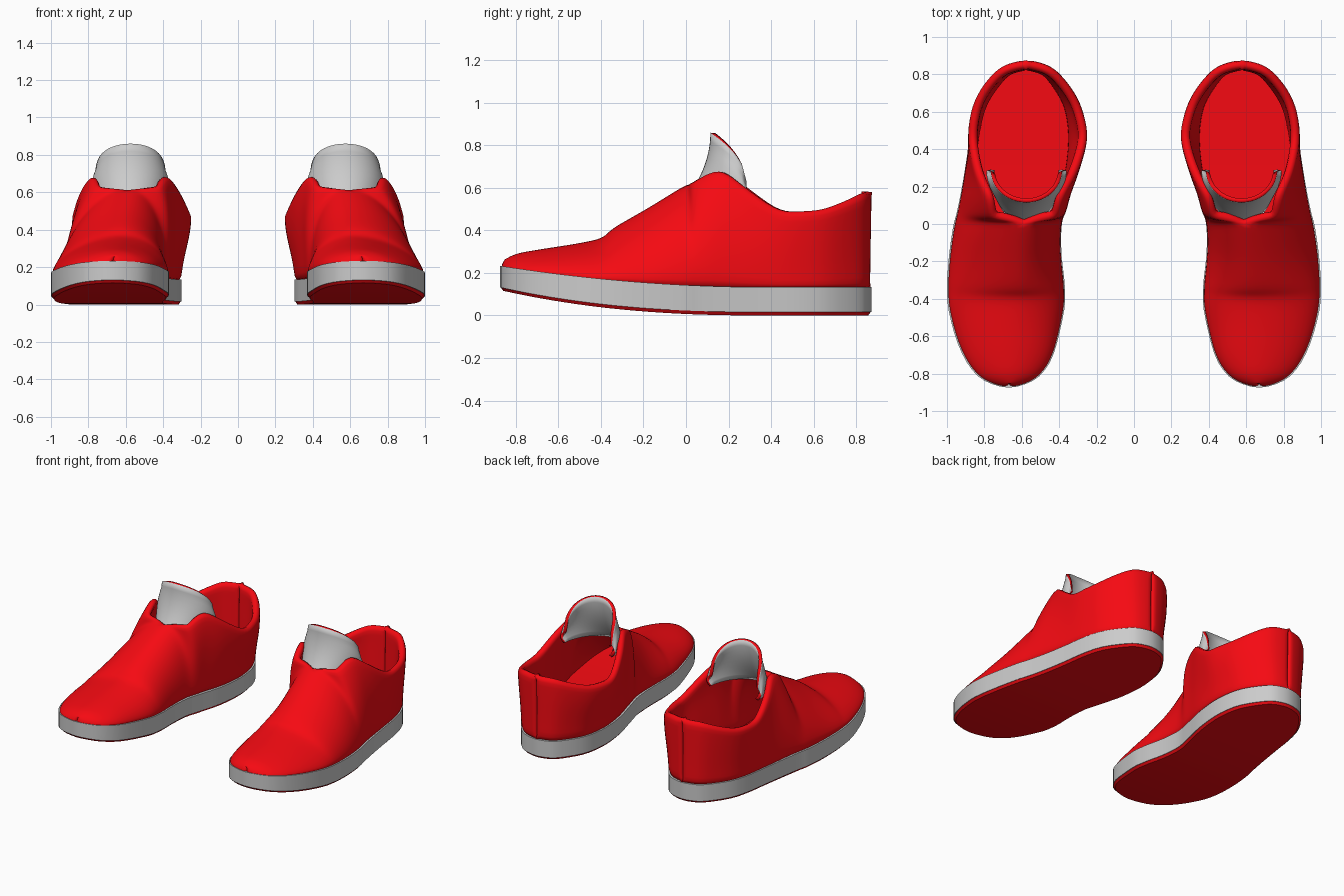
import bpy, bmesh, math
from mathutils import Vector

if "Cube" in bpy.data.objects:
    bpy.data.objects.remove(bpy.data.objects["Cube"])

red = bpy.data.materials.new("red")
red.diffuse_color = (0.92, 0.003, 0.006, 1)
red.use_nodes = True
red.node_tree.nodes["Principled BSDF"].inputs["Base Color"].default_value = red.diffuse_color
grey = bpy.data.materials.new("grey")
grey.diffuse_color = (0.6, 0.6, 0.6, 1)
grey.use_nodes = True
grey.node_tree.nodes["Principled BSDF"].inputs["Base Color"].default_value = grey.diffuse_color

# Stations from toe to heel:
# sole (y, centre x, half width), then ridge / collar (y, centre x, half width, z)
STATIONS = [
    (-0.875, .67, .00, -.855, .66, .00, .262),
    (-0.838, .67, .13, -.800, .655, .00, .290),
    (-0.740, .672, .222, -.680, .65, .00, .313),
    (-0.580, .68, .282, -.530, .64, .00, .337),
    (-0.410, .683, .315, -.400, .62, .00, .366),
    (-0.330, .685, .315, -.345, .62, .00, .412),
    (-0.180, .688, .302, -.190, .61, .00, .503),
    (-0.020, .678, .290, .000, .585, .00, .620),
    (0.060, .660, .288, .025, .585, .16, .635),
    (0.140, .642, .289, .150, .580, .205, .695),
    (0.280, .613, .293, .285, .575, .275, .603),
    (0.450, .592, .289, .470, .567, .320, .490),
    (0.620, .584, .262, .620, .574, .294, .495),
    (0.760, .580, .187, .765, .577, .213, .540),
    (0.848, .577, .10, .850, .577, .115, .578),
    (0.872, .575, .00, .876, .575, .00, .582),
]
ODD = (2, 5)      # half widths change sign past the toe and heel
STEPS = 3


def smooth_column(vals, odd):
    s = -1 if odd else 1
    p = [s * vals[1]] + list(vals) + [s * vals[-2]]
    d = [b - a for a, b in zip(p, p[1:])]
    m = [2 * a * b / (a + b) if a * b > 0 else 0 for a, b in zip(d, d[1:])]
    out = []
    for i in range(len(vals) - 1):
        for k in range(STEPS):
            t = k / STEPS
            out.append(vals[i] * (2*t**3 - 3*t*t + 1) + m[i] * (t**3 - 2*t*t + t)
                       + vals[i+1] * (3*t*t - 2*t**3) + m[i+1] * (t**3 - t*t))
    return out + [vals[-1]]


rows = list(zip(*[smooth_column(c, i in ODD) for i, c in enumerate(zip(*STATIONS))]))


def toe_lift(y):
    return max(0, (0.4 - y) / 1.27)


def z_top(y):
    return 0.133 + 0.1 * toe_lift(y) ** 2


def z_low(y):
    return 0.115 * toe_lift(y) ** 2.4


def finish(name, bm, mats):
    bmesh.ops.remove_doubles(bm, verts=bm.verts, dist=0.0005)
    me = bpy.data.meshes.new(name)
    bm.to_mesh(me)
    bm.free()
    ob = bpy.data.objects.new(name, me)
    bpy.context.collection.objects.link(ob)
    for m in mats:
        me.materials.append(m)
    return ob


def grid(bm, lines):
    vs = [[bm.verts.new(p) for p in line] for line in lines]
    for a, b in zip(vs, vs[1:]):
        for k in range(len(a) - 1):
            bm.faces.new((a[k], a[k+1], b[k+1], b[k]))


def pair_and_smooth(ob, angle=40):
    # the second shoe is the mirror image across x = 0
    ob.modifiers.new("pair", 'MIRROR')
    bpy.ops.object.select_all(action='DESELECT')
    ob.select_set(True)
    bpy.context.view_layer.objects.active = ob
    bpy.ops.object.shade_smooth_by_angle(angle=math.radians(angle))


def slab(name, low, high, inset_low, inset_high, mat):
    bm = bmesh.new()
    loop = []
    for y, c, w, *_ in rows:
        def pt(side, inset, z):
            k = 1 - inset / 0.3
            return (c + side * w * k, y * (1 - inset / 0.87), z)
        loop.append([pt(-1, inset_low, low(y)), pt(-1, inset_high, high(y)),
                     pt(1, inset_high, high(y)), pt(1, inset_low, low(y)),
                     pt(-1, inset_low, low(y))])
    grid(bm, loop)
    bmesh.ops.remove_doubles(bm, verts=bm.verts, dist=0.0005)
    bmesh.ops.dissolve_degenerate(bm, edges=bm.edges, dist=0.0005)
    bmesh.ops.recalc_face_normals(bm, faces=bm.faces)
    pair_and_smooth(finish(name, bm, [mat]))


# Sole: thin red tread, grey side band, red insole
slab("tread", z_low, lambda y: z_low(y) + 0.018, 0.015, 0.002, red)
slab("sole_band", lambda y: z_low(y) + 0.016, z_top, 0.0, 0.0, grey)
slab("insole", lambda y: z_top(y) - 0.01, lambda y: z_top(y) + 0.008, 0.03, 0.03, red)

# Upper: curved ribs from the sole edge to the ridge or collar, on both sides
bm = bmesh.new()
RIB = 8
for side in (-1, 1):
    lines = []
    for y0, c0, w0, y1, c1, w1, z1 in rows:
        y0 *= 0.997
        w0 *= 0.993
        z0 = z_top(y0) - 0.01
        dz = z1 - z0
        back = min(1, w1 / 0.3) if y1 < 0.6 else 1
        # the inner side bellies out beside the throat; the outer side leans in
        bulge = max(0, min(1, (y1 + 0.3) / 0.35)) * min(1, w0 / 0.25)
        bulge *= 0.035 if side < 0 else 0.008
        rise, reach = (0.45, 0.56) if side < 0 else (0.34, 0.52)
        a = Vector((c0 + side * w0, y0, z0))
        d = Vector((c1 + side * w1, y1, z1))
        b = Vector((a.x + side * bulge * 0.4, y0, z0 + dz * rise))
        drop = 0.03 + 0.35 * back
        e = Vector((d.x + (a.x - d.x) * reach + side * bulge, y1 + (y0 - y1) * 0.3, z1 - dz * drop))
        line = []
        for k in range(RIB + 1):
            t = k / RIB
            line.append(a * (1-t)**3 + b * 3*t*(1-t)**2 + e * 3*t*t*(1-t) + d * t**3)
        lines.append(line if side > 0 else line[::-1])
    grid(bm, lines)
bmesh.ops.remove_doubles(bm, verts=bm.verts, dist=0.0005)
bm.normal_update()
mid = Vector((0.62, 0, 0.2))
if sum(f.normal.dot(f.calc_center_median() - mid) for f in bm.faces) < 0:
    bmesh.ops.reverse_faces(bm, faces=bm.faces)
upper = finish("upper", bm, [red])
wall = upper.modifiers.new("wall", 'SOLIDIFY')
wall.thickness = 0.05
wall.offset = -1
sub = upper.modifiers.new("soft", 'SUBSURF')
sub.levels = sub.render_levels = 1
pair_and_smooth(upper, 60)

# Tongue: curved grey sheet with a red edge, its sides tucked into the collar
bm = bmesh.new()
lines = []
N, M = 24, 8
for i in range(N + 1):
    ang = math.radians(-90 + 180 * i / N)
    c = max(0, math.cos(ang))
    top = 0.63 + 0.23 * c ** 0.5
    line = []
    for k in range(M + 1):
        v = k / M
        z = 0.54 + (top - 0.54) * v
        half = 0.19 + 0.025 * math.sin(math.pi * min(1, v * 1.1))
        line.append((0.575 + half * math.sin(ang),
                     0.285 - 0.17 * c - 0.12 * c * (1 - v) ** 2, z))
    lines.append(line)
grid(bm, lines)
bm.normal_update()
if sum(f.normal.y for f in bm.faces) > 0:
    bmesh.ops.reverse_faces(bm, faces=bm.faces)
tongue = finish("tongue", bm, [grey, red])
sheet = tongue.modifiers.new("sheet", 'SOLIDIFY')
sheet.thickness = 0.022
sheet.offset = -1
sheet.material_offset_rim = 1
pair_and_smooth(tongue)
